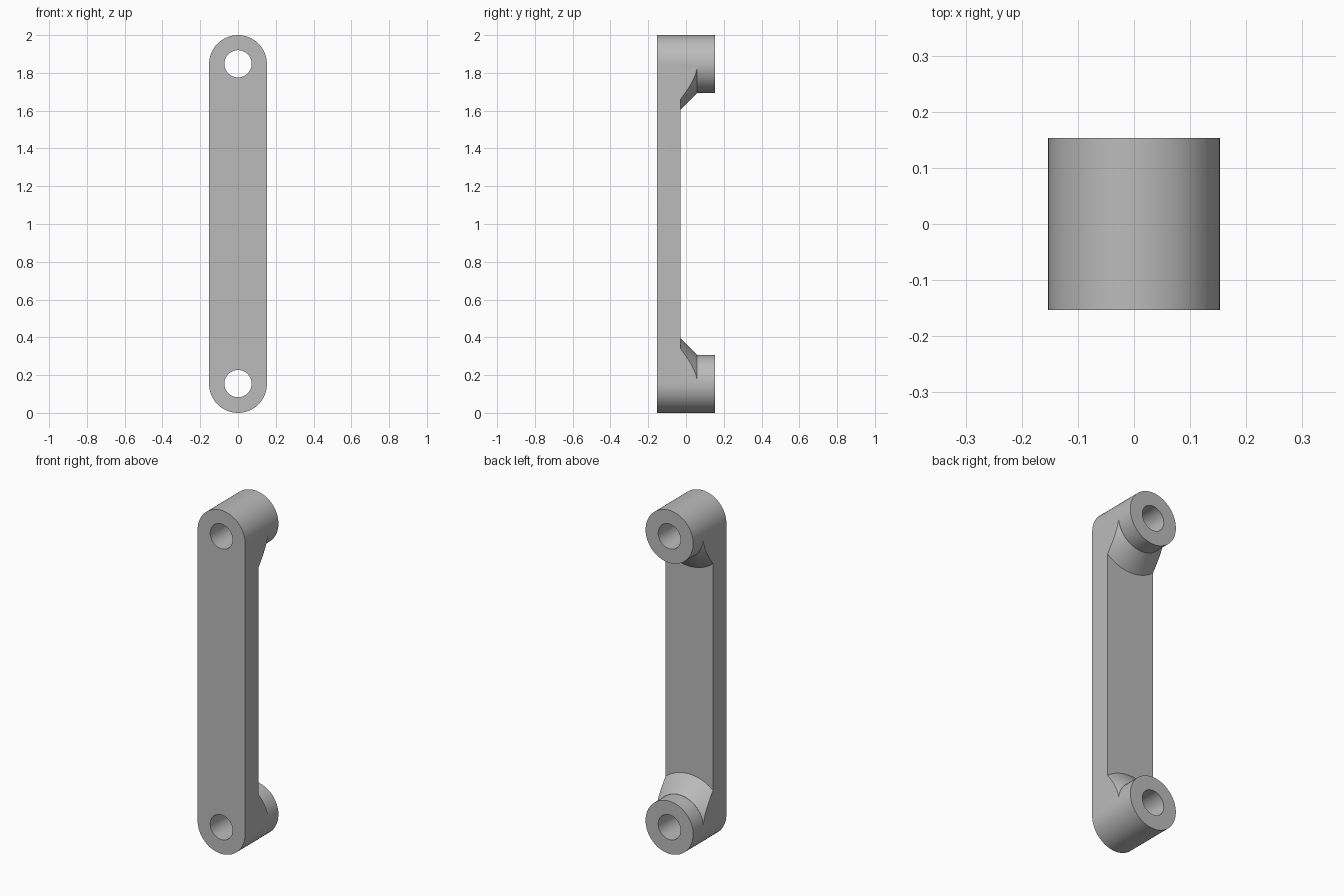
import bpy, bmesh, math

if "Cube" in bpy.data.objects:
    bpy.data.objects.remove(bpy.data.objects["Cube"], do_unlink=True)

R = 0.153               # end radius and half depth
HOLE = 0.072
LOW, HIGH = R, 2 - R    # heights of the two bores
WEB = -0.03             # back face of the thin bar
SEG = 96

grey = bpy.data.materials.new("grey metal")
grey.use_nodes = True
grey.diffuse_color = (0.5, 0.5, 0.5, 1)
grey.node_tree.nodes["Principled BSDF"].inputs["Base Color"].default_value = (0.5, 0.5, 0.5, 1)


def finish(bm, name):
    bmesh.ops.recalc_face_normals(bm, faces=bm.faces)
    mesh = bpy.data.meshes.new(name)
    bm.to_mesh(mesh)
    bm.free()
    mesh.materials.append(grey)
    obj = bpy.data.objects.new(name, mesh)
    bpy.context.collection.objects.link(obj)
    return obj


def prism(name, outline, y0, y1):
    """Extrude an (x, z) outline along y."""
    bm = bmesh.new()
    face = bm.faces.new([bm.verts.new((x, y0, z)) for x, z in outline])
    new = bmesh.ops.extrude_face_region(bm, geom=[face])["geom"]
    verts = [v for v in new if isinstance(v, bmesh.types.BMVert)]
    bmesh.ops.translate(bm, verts=verts, vec=(0, y1 - y0, 0))
    return finish(bm, name)


def turned(name, profile, z):
    """Stack of rings (y, radius) around a y axis at height z."""
    bm = bmesh.new()
    rings = []
    for y, r in profile:
        rings.append([bm.verts.new((r * math.cos(a), y, z + r * math.sin(a)))
                      for a in (2 * math.pi * i / SEG for i in range(SEG))])
    for a, b in zip(rings, rings[1:]):
        for i in range(SEG):
            j = (i + 1) % SEG
            bm.faces.new((a[i], a[j], b[j], b[i]))
    bm.faces.new(rings[0])
    bm.faces.new(rings[-1])
    return finish(bm, name)


def cut(target, cutter):
    mod = target.modifiers.new("cut", 'BOOLEAN')
    mod.operation = 'DIFFERENCE'
    mod.solver = 'EXACT'
    mod.object = cutter
    bpy.context.view_layer.objects.active = target
    bpy.ops.object.modifier_apply(modifier=mod.name)
    bpy.data.objects.remove(cutter, do_unlink=True)


# Round-ended link at full depth
half = SEG // 2
outline = [(R * math.cos(math.pi * i / half), HIGH + R * math.sin(math.pi * i / half))
           for i in range(half + 1)]
outline += [(-x, 2 - z) for x, z in outline]
link = prism("link_arm", outline, -R, R)

# Rear pocket that leaves a boss with a conical foot at each end
w, low, high = 0.3, LOW + 0.005, HIGH - 0.005
pocket = prism("pocket_cutter", [(-w, low), (w, low), (w, high), (-w, high)], WEB, 0.3)
for z in (LOW, HIGH):
    cut(pocket, turned("boss_cutter",
                       [(-0.08, 0.292), (0.058, 0.1545), (0.058, 0.1535), (0.4, 0.1535)], z))
cut(link, pocket)

# Through bores
for z in (LOW + 0.002, HIGH + 0.001):
    cut(link, turned("bore_cutter", [(-0.3, HOLE), (0.3, HOLE)], z))

bpy.ops.object.select_all(action='DESELECT')
link.select_set(True)
bpy.context.view_layer.objects.active = link
bpy.ops.object.shade_smooth_by_angle(angle=math.radians(25))
